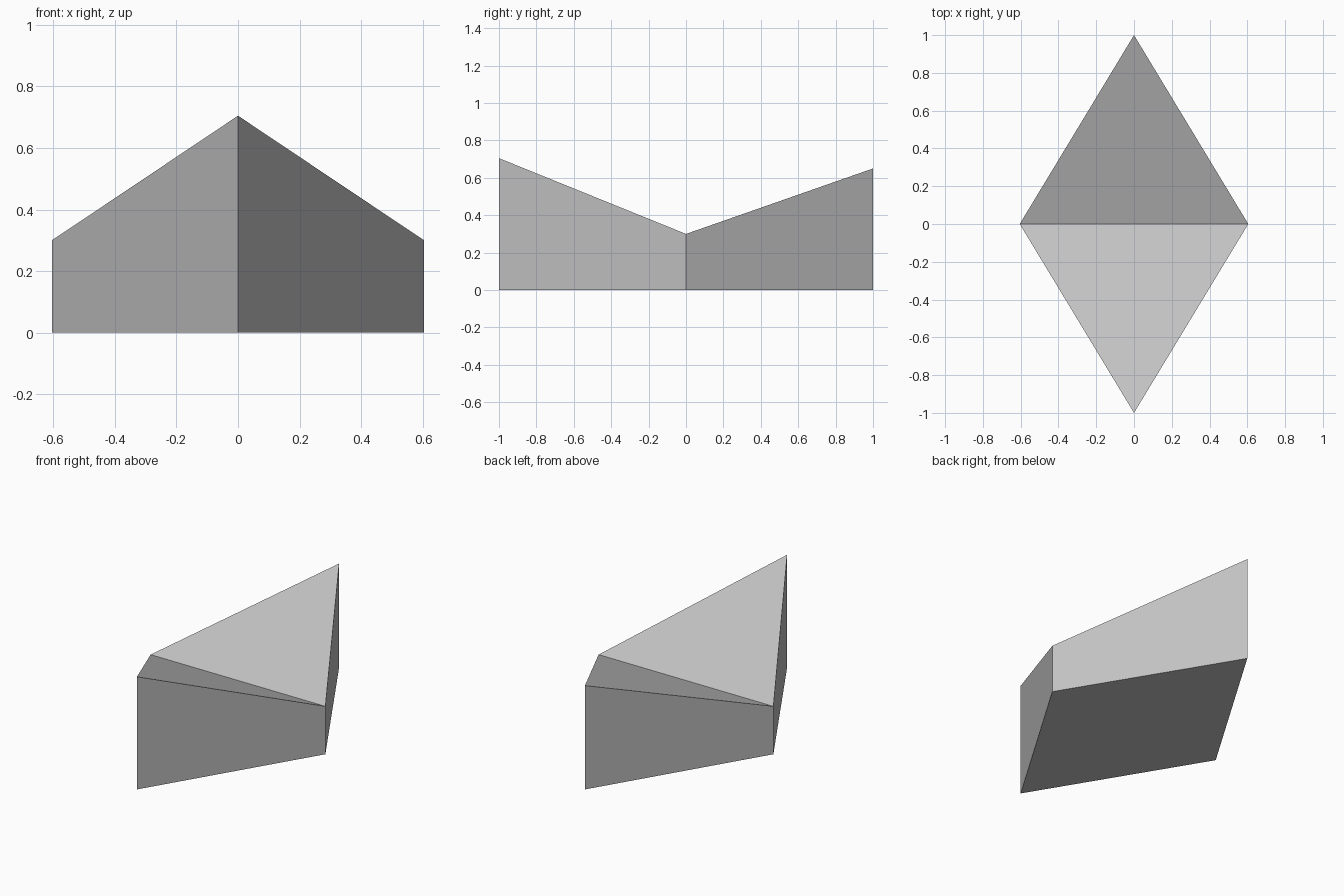
import bpy
import bmesh

cube = bpy.data.objects.get("Cube")
if cube:
    bpy.data.objects.remove(cube, do_unlink=True)

HALF_WIDTH, HALF_LENGTH = 0.605, 1.0
SIDE_HEIGHT, FRONT_HEIGHT, BACK_HEIGHT = 0.30, 0.705, 0.65

# Single light grey finish
grey = bpy.data.materials.new("light_grey")
colour = (0.55, 0.55, 0.55, 1)
grey.diffuse_color = colour
grey.use_nodes = True
grey.node_tree.nodes["Principled BSDF"].inputs["Base Color"].default_value = colour

bm = bmesh.new()

# Diamond footprint: front, right-hand, back and left-hand corners
corners = [(0, -HALF_LENGTH), (HALF_WIDTH, 0), (0, HALF_LENGTH), (-HALF_WIDTH, 0)]
heights = [FRONT_HEIGHT, SIDE_HEIGHT, BACK_HEIGHT, SIDE_HEIGHT]
lower = [bm.verts.new((x, y, 0)) for x, y in corners]
upper = [bm.verts.new((x, y, z)) for (x, y), z in zip(corners, heights)]

# Underside and upright walls
bm.faces.new(lower[::-1])
for i in range(4):
    j = (i + 1) % 4
    bm.faces.new((lower[i], lower[j], upper[j], upper[i]))

# Two sloping top faces meeting in a valley between the side corners
front, left, back, right = upper
bm.faces.new((front, left, right))
bm.faces.new((left, back, right))
bmesh.ops.recalc_face_normals(bm, faces=bm.faces)

mesh = bpy.data.meshes.new("folded_diamond_block")
bm.to_mesh(mesh)
bm.free()
mesh.materials.append(grey)
block = bpy.data.objects.new("folded_diamond_block", mesh)
bpy.context.collection.objects.link(block)
